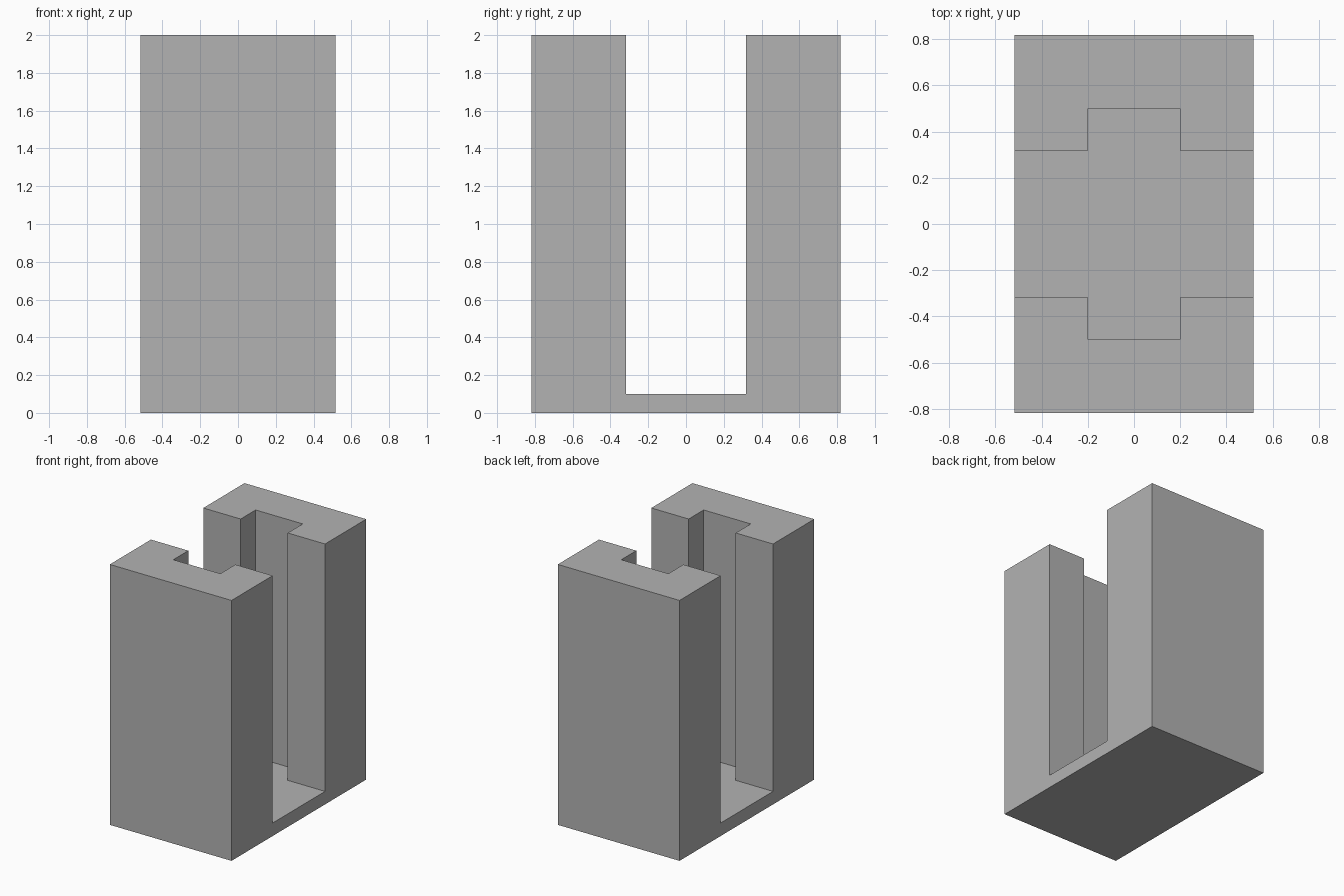
import bpy
import bmesh

cube = bpy.data.objects.get("Cube")
if cube:
    bpy.data.objects.remove(cube, do_unlink=True)

HALF_X, HALF_Y, HEIGHT = 0.517, 0.817, 2.0
FLOOR = 0.1          # thickness of the base
SLOT = 0.318         # half width of the open slot
GROOVE_X, GROOVE_Y = 0.2, 0.5


def prism(name, outline, bottom, top):
    """Extrude a closed counter-clockwise outline upward into a solid."""
    bm = bmesh.new()
    face = bm.faces.new([bm.verts.new((x, y, bottom)) for x, y in outline])
    result = bmesh.ops.extrude_face_region(bm, geom=[face])
    verts = [v for v in result["geom"] if isinstance(v, bmesh.types.BMVert)]
    bmesh.ops.translate(bm, verts=verts, vec=(0, 0, top - bottom))
    bmesh.ops.recalc_face_normals(bm, faces=bm.faces)
    mesh = bpy.data.meshes.new(name)
    bm.to_mesh(mesh)
    bm.free()
    obj = bpy.data.objects.new(name, mesh)
    bpy.context.collection.objects.link(obj)
    return obj


grey = bpy.data.materials.new("plain grey")
grey.use_nodes = True
colour = (0.45, 0.45, 0.45, 1)
grey.diffuse_color = colour
for node in grey.node_tree.nodes:
    if node.type == "BSDF_PRINCIPLED":
        node.inputs["Base Color"].default_value = colour

# Solid block that becomes the base and the two uprights
holder = prism("slotted_holder",
               [(-HALF_X, -HALF_Y), (HALF_X, -HALF_Y), (HALF_X, HALF_Y), (-HALF_X, HALF_Y)],
               0, HEIGHT)
holder.data.materials.append(grey)

# Cross-shaped cutter: the through slot plus a groove in each upright
end = HALF_X + 0.2
half = [(end, -SLOT), (end, SLOT), (GROOVE_X, SLOT), (GROOVE_X, GROOVE_Y),
        (-GROOVE_X, GROOVE_Y), (-GROOVE_X, SLOT)]
cutter = prism("slot_cutter", half + [(-x, -y) for x, y in half], FLOOR, HEIGHT + 0.2)
cutter.data.materials.append(grey)
cutter.hide_render = True

cut = holder.modifiers.new("slot", "BOOLEAN")
cut.operation = "DIFFERENCE"
cut.solver = "EXACT"
cut.object = cutter

# Apply the cut and discard the cutter
bpy.context.view_layer.objects.active = holder
bpy.ops.object.modifier_apply(modifier=cut.name)
bpy.data.objects.remove(cutter, do_unlink=True)
